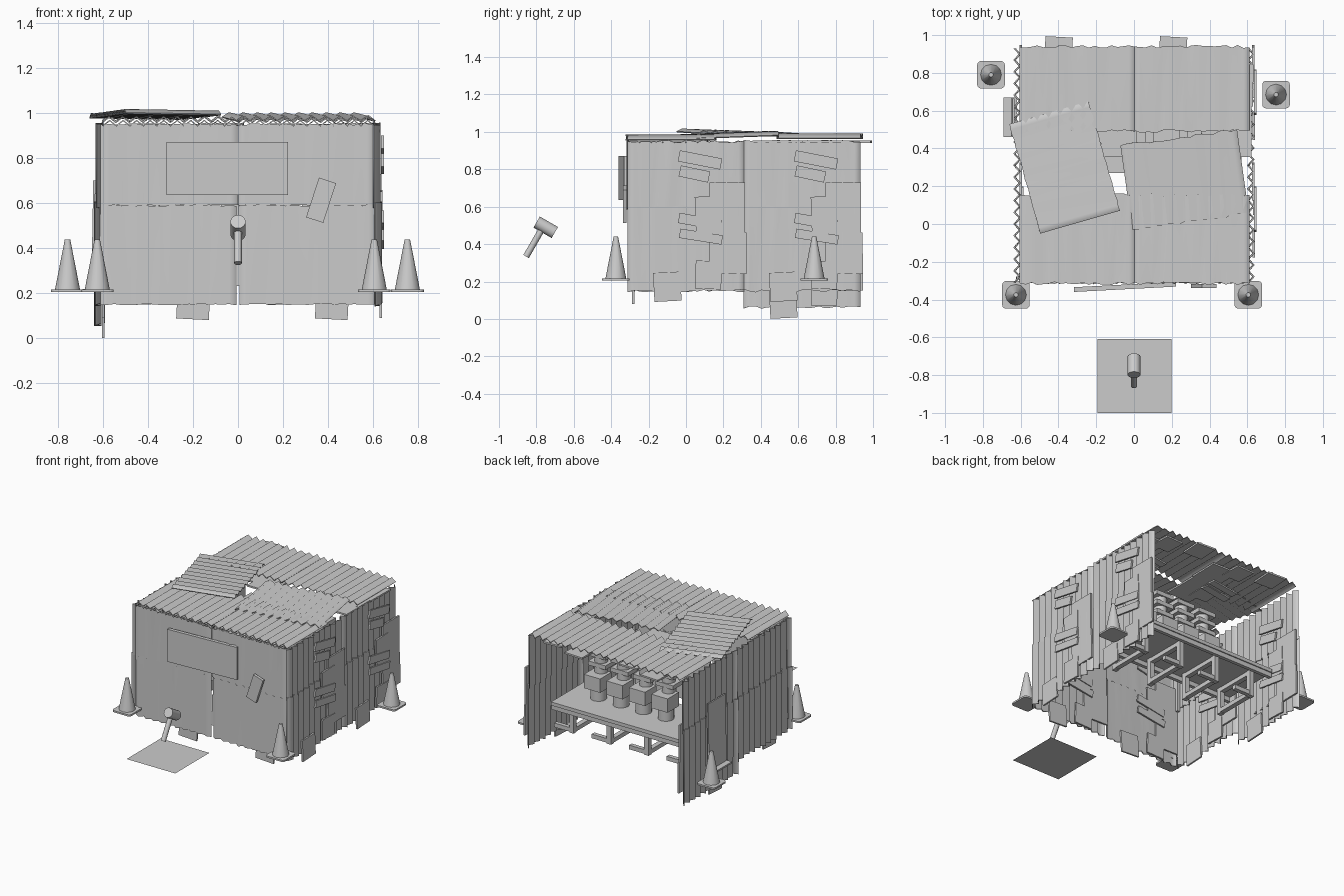
import bpy, bmesh, random
from math import radians
from mathutils import Matrix, Euler

random.seed(4)
old = bpy.data.objects.get("Cube")
if old:
    bpy.data.objects.remove(old, do_unlink=True)

grey = bpy.data.materials.new("plain_grey")
grey.use_nodes = True
colour = (0.6, 0.6, 0.6, 1)
grey.diffuse_color = colour
grey.node_tree.nodes["Principled BSDF"].inputs["Base Color"].default_value = colour


def frame(loc, rot=(0, 0, 0)):
    return Matrix.Translation(loc) @ Euler([radians(a) for a in rot]).to_matrix().to_4x4()


def place(name, bm, matrix):
    mesh = bpy.data.meshes.new(name)
    bm.to_mesh(mesh)
    bm.free()
    ob = bpy.data.objects.new(name, mesh)
    ob.matrix_world = matrix
    mesh.materials.append(grey)
    bpy.context.collection.objects.link(ob)
    return ob


def box(name, loc, size, rot=(0, 0, 0), base=Matrix()):
    bm = bmesh.new()
    bmesh.ops.create_cube(bm, size=1)
    bmesh.ops.scale(bm, vec=size, verts=bm.verts)
    return place(name, bm, base @ frame(loc, rot))


def cylinder(name, loc, r1, r2, depth, sides=16, rot=(0, 0, 0)):
    bm = bmesh.new()
    bmesh.ops.create_cone(bm, cap_ends=True, segments=sides, radius1=r1, radius2=r2, depth=depth)
    ob = place(name, bm, frame(loc, rot))
    bpy.ops.object.select_all(action='DESELECT')
    ob.select_set(True)
    bpy.context.view_layer.objects.active = ob
    bpy.ops.object.shade_smooth_by_angle(angle=radians(40))
    return ob


def sheet(name, loc, width, length, rot=(0, 0, 0), amp=0.012, jag=0.008):
    """Zigzag corrugated sheet, smooth shaded, with ragged ends along local y."""
    bm = bmesh.new()
    n = 2 * round(width / 0.06)
    rows = []
    for i in range(n + 1):
        x = width * (i / n - 0.5)
        z = amp if i % 2 else -amp
        ends = [s * length / 2 + random.uniform(-jag, jag) for s in (-1, 1)]
        rows.append([bm.verts.new((x, y, z)) for y in ends])
    for a, b in zip(rows, rows[1:]):
        bm.faces.new((a[0], b[0], b[1], a[1])).smooth = True
    for edge in bm.edges:
        edge.smooth = not edge.is_boundary
    ob = place(name, bm, frame(loc, rot))
    mod = ob.modifiers.new("thickness", 'SOLIDIFY')
    mod.thickness = 0.006
    mod.offset = 0
    return ob


# Patch boards of one panel: across, up, width, height, tilt, stand-off
patches = [
    (0.075, 0.85, 0.23, 0.06, -11, 0.026), (0.045, 0.775, 0.16, 0.06, -12, 0.026),
    (0.075, 0.52, 0.23, 0.055, -10, 0.026), (0.08, 0.44, 0.23, 0.05, -9, 0.026),
    (0.22, 0.59, 0.19, 0.28, 0, 0.016), (0.12, 0.555, 0.14, 0.2, 2, 0.02),
    (0.225, 0.35, 0.2, 0.22, 1, 0.016), (0.12, 0.235, 0.14, 0.15, -2, 0.02),
    (-0.1, 0.172, 0.145, 0.155, 3, 0.018),
]


def patch_panel(name, loc, rot, low=0.0, high=1.0):
    base = frame(loc, rot)
    for u, v, w, h, tilt, out in patches:
        if low < v < high:
            box(name, (u, v, out), (w, h, 0.012), (0, 0, tilt), base)


# Roof: corner sheets, then two loose sheets laid over the gap
for x in (-0.3, 0.306):
    sheet("back_roof_sheet", (x, 0.715, 0.977), 0.606, 0.45)
    sheet("front_roof_sheet", (x, -0.08, 0.97), 0.606, 0.47)
    sheet("front_roof_underlay", (x, -0.1, 0.955), 0.6, 0.42)
    patch_panel("back_roof_patch", (x, 1.085, 0.965), (180, 0, 0), high=0.7)
    patch_panel("front_roof_patch", (x, 0.64, 0.95), (180, 0, 0), low=0.7)
sheet("shifted_roof_sheet", (0.268, 0.235, 0.983), 0.62, 0.45, (2, 0, 8), 0.01)
sheet("loose_roof_sheet", (-0.367, 0.3, 0.994), 0.6, 0.437, (1, 2, 106), 0.008, 0.003)

# Front wall: overlapping upper and lower sheets, patched on the inside
for s in (-1, 1):
    sheet("front_lower_sheet", (s * 0.309, -0.3, 0.37), 0.6, 0.44, (90, 0, 0), 0.01, 0.003)
    sheet("front_upper_sheet", (s * 0.303, -0.306, 0.77), 0.6, 0.36, (90, 0, 0), 0.01, 0.004)
    patch_panel("front_inner_patch", (s * 0.308 + 0.01, -0.3, -0.01), (90, 0, 180))
    box("front_corner_strip", (s * 0.6, -0.28, 0.75), (0.02, 0.04, 0.4))
box("front_sign_board", (-0.048, -0.333, 0.753), (0.54, 0.025, 0.235), (0, 0, 3))
box("front_patch_board", (0.369, -0.328, 0.613), (0.08, 0.02, 0.185), (0, 18, 0))

# Side walls: one patched outside, the other patched inside with its rear panel sunk
for s in (-1, 1):
    turn = (90, 0, 90)
    for y in (0.0, 0.62):
        drop = 0.09 if s < 0 and y else 0
        low = 0.15 - drop
        sheet("side_lower_sheet", (s * 0.622, y, (0.6 + low) / 2), 0.62, 0.6 - low, turn, 0.014)
        sheet("side_upper_sheet", (s * 0.615, y, 0.765), 0.62, 0.37, turn, 0.014)
        patch_panel("side_patch", (s * 0.616, y, -drop), turn)
box("leaning_board", (-0.642, 0.565, 0.46), (0.01, 0.2, 0.48), (0, 1, 0))
box("flat_side_flap", (-0.655, 0.565, 0.213), (0.07, 0.21, 0.012))

# Workbench inside the open rear
box("bench_top", (0, 0.5, 0.405), (1.14, 0.46, 0.025))
for y in (0.29, 0.71):
    box("bench_rail", (0, y, 0.38), (1.14, 0.025, 0.04))
for x in (-0.45, -0.15, 0.15, 0.45):
    for y in (0.35, 0.65):
        box("trestle_leg", (x, y, 0.3), (0.035, 0.035, 0.2))
    for z in (0.22, 0.375):
        box("trestle_bar", (x, 0.5, z), (0.035, 0.3, 0.03))
    box("trestle_foot", (x + 0.07, 0.65, 0.22), (0.14, 0.03, 0.03))

# Row of drums on the bench, each topped with stacked slabs
for i in range(4):
    x = 0.35 - 0.18 * i
    cylinder("drum_base", (x, 0.5, 0.46), 0.055, 0.055, 0.09)
    box("drum_box", (x, 0.51, 0.55), (0.13, 0.13, 0.1))
    cylinder("drum_neck", (x, 0.47, 0.69), 0.045, 0.045, 0.19)
    for z in (0.66, 0.73, 0.8):
        box("stacked_slab", (x, 0.45, z), (0.14, 0.14, 0.03))

# Traffic cones with rounded square feet
for x, y in ((-0.757, 0.79), (-0.625, -0.375), (0.605, -0.375), (0.752, 0.685)):
    bm = bmesh.new()
    bmesh.ops.create_grid(bm, x_segments=1, y_segments=1, size=0.073)
    foot = place("cone_foot", bm, frame((x, y, 0.205)))
    bev = foot.modifiers.new("round", 'BEVEL')
    bev.affect = 'VERTICES'
    bev.width = 0.02
    bev.segments = 3
    thick = foot.modifiers.new("thickness", 'SOLIDIFY')
    thick.thickness = 0.012
    thick.offset = 1
    cylinder("cone_body", (x, y, 0.327), 0.056, 0.012, 0.225, 12)

# Mallet standing over a flat ground square
bm = bmesh.new()
bmesh.ops.create_grid(bm, x_segments=1, y_segments=1, size=0.195)
place("ground_square", bm, frame((0.003, -0.805, 0.208)))
cylinder("mallet_head", (0, -0.75, 0.49), 0.034, 0.034, 0.112, 16, (-120, 0, 0))
cylinder("mallet_handle", (0, -0.815, 0.403), 0.017, 0.017, 0.16, 12, (-30, 0, 0))
